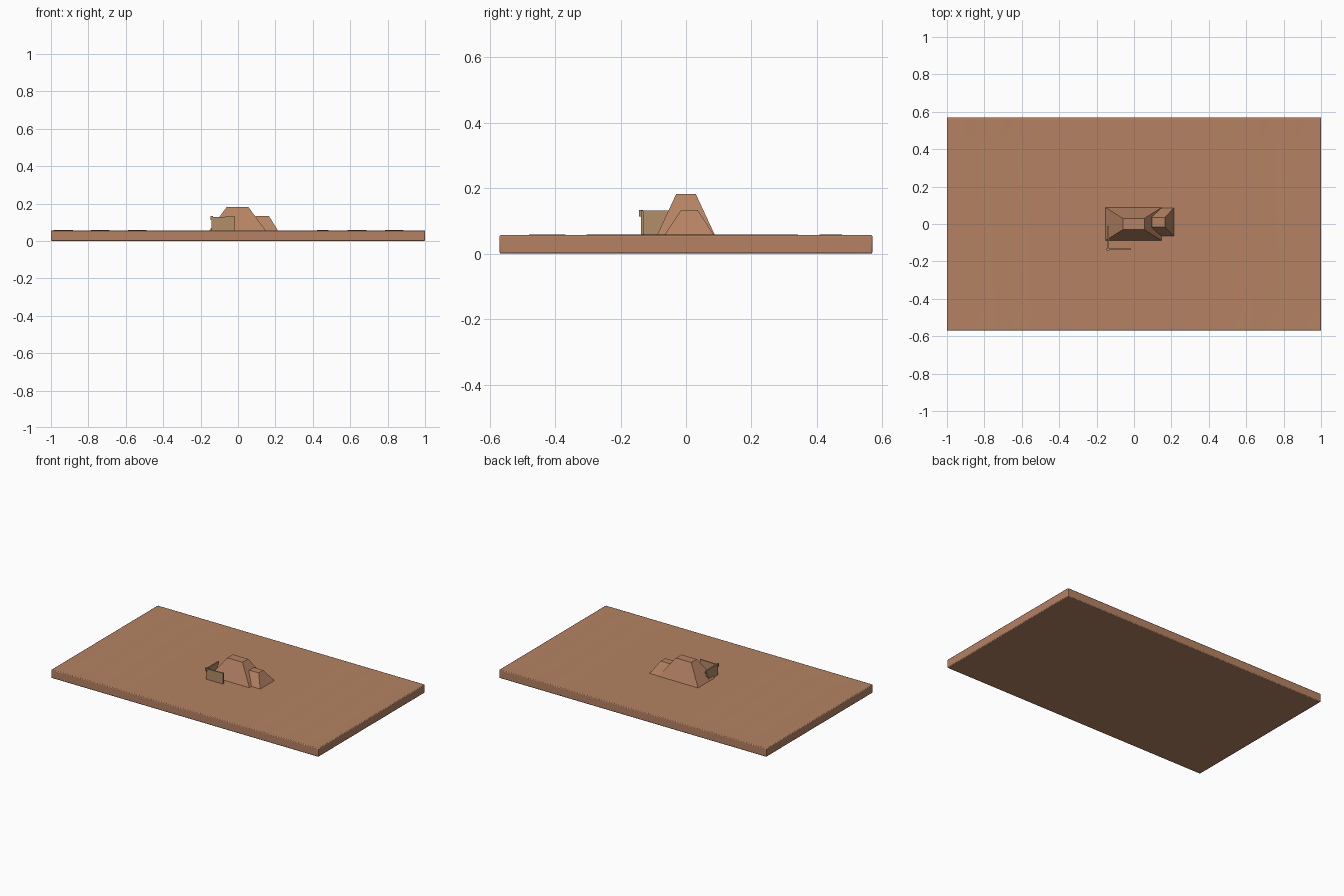
import bpy, bmesh, math
from mathutils import Vector

if "Cube" in bpy.data.objects:
    bpy.data.objects.remove(bpy.data.objects["Cube"])


def material(name, rgb):
    m = bpy.data.materials.new(name)
    m.diffuse_color = (*rgb, 1)
    m.use_nodes = True
    m.node_tree.nodes["Principled BSDF"].inputs["Base Color"].default_value = m.diffuse_color
    return m


EARTH = material("earth", (0.46, 0.225, 0.125))
WALL = material("plaster", (0.45, 0.27, 0.14))


def finish(name, bm, mat):
    bmesh.ops.recalc_face_normals(bm, faces=bm.faces[:])
    me = bpy.data.meshes.new(name)
    bm.to_mesh(me)
    bm.free()
    me.materials.append(mat)
    ob = bpy.data.objects.new(name, me)
    bpy.context.collection.objects.link(ob)
    return ob


def frustum(name, base, top, z0, z1, mat):
    """base and top are (x0, x1, y0, y1) rectangles."""
    bm = bmesh.new()
    rings = []
    for (x0, x1, y0, y1), z in ((base, z0), (top, z1)):
        rings.append([bm.verts.new((x, y, z)) for x, y in
                      ((x0, y0), (x1, y0), (x1, y1), (x0, y1))])
    lo, hi = rings
    bm.faces.new(lo[::-1])
    bm.faces.new(hi)
    for i in range(4):
        j = (i + 1) % 4
        bm.faces.new((lo[i], lo[j], hi[j], hi[i]))
    return finish(name, bm, mat)


def wall(name, outline, to_xyz, thickness, mat):
    """Upright panel: flat outline pushed along a thickness vector."""
    bm = bmesh.new()
    face = bm.faces.new([bm.verts.new(to_xyz(a, z)) for a, z in outline])
    ext = bmesh.ops.extrude_face_region(bm, geom=[face], use_keep_orig=True)
    bmesh.ops.translate(bm, vec=Vector(thickness),
                        verts=[v for v in ext["geom"] if isinstance(v, bmesh.types.BMVert)])
    return finish(name, bm, mat)


# ground slab: flat middle, faint ripples toward the two ends
bm = bmesh.new()
bmesh.ops.create_grid(bm, x_segments=60, y_segments=24, size=1)
for v in bm.verts:
    x, y = v.co.x, v.co.y * 0.57
    end = min(max((abs(x) - 0.4) / 0.2, 0), 1) * min(max((1 - abs(x)) / 0.1, 0), 1)
    side = min((0.57 - abs(y)) / 0.1, 1)
    ripple = 0.0015 * end * side * (math.sin(32 * x + 1.5 * y) - 0.5)
    v.co = (x, y, 0.057 + ripple)
ext = bmesh.ops.extrude_face_region(bm, geom=bm.faces[:], use_keep_orig=True)
for v in ext["geom"]:
    if isinstance(v, bmesh.types.BMVert):
        v.co.z = 0
ground = finish("ground_slab", bm, EARTH)
bevel = ground.modifiers.new("soft_edge", "BEVEL")
bevel.width = 0.005
bevel.segments = 2
bevel.limit_method = "ANGLE"
bevel.angle_limit = math.radians(50)
bpy.context.view_layer.objects.active = ground
ground.select_set(True)
bpy.ops.object.shade_smooth_by_angle()

# two rock mounds
frustum("large_mound", (-0.155, 0.15, -0.09, 0.09), (-0.06, 0.055, -0.03, 0.03), 0.053, 0.182, EARTH)
frustum("small_mound", (0.045, 0.215, -0.068, 0.088), (0.095, 0.165, -0.015, 0.035), 0.053, 0.134, EARTH)

# ruined corner walls
wall("front_wall", [(-0.143, 0.053), (-0.015, 0.053), (-0.015, 0.131), (-0.143, 0.127)],
     lambda a, z: (a, -0.138, z), (0, 0.008, 0), WALL)
wall("left_wall", [(-0.130, 0.053), (-0.03, 0.053), (-0.035, 0.085), (-0.02, 0.09),
                   (-0.025, 0.108), (-0.01, 0.112), (-0.01, 0.131), (-0.130, 0.131)],
     lambda a, z: (-0.143, a, z), (0.008, 0, 0), WALL)

# small block capping the corner
cap = (-0.148, -0.135, -0.143, -0.131)
frustum("corner_cap", cap, cap, 0.113, 0.134, WALL)
